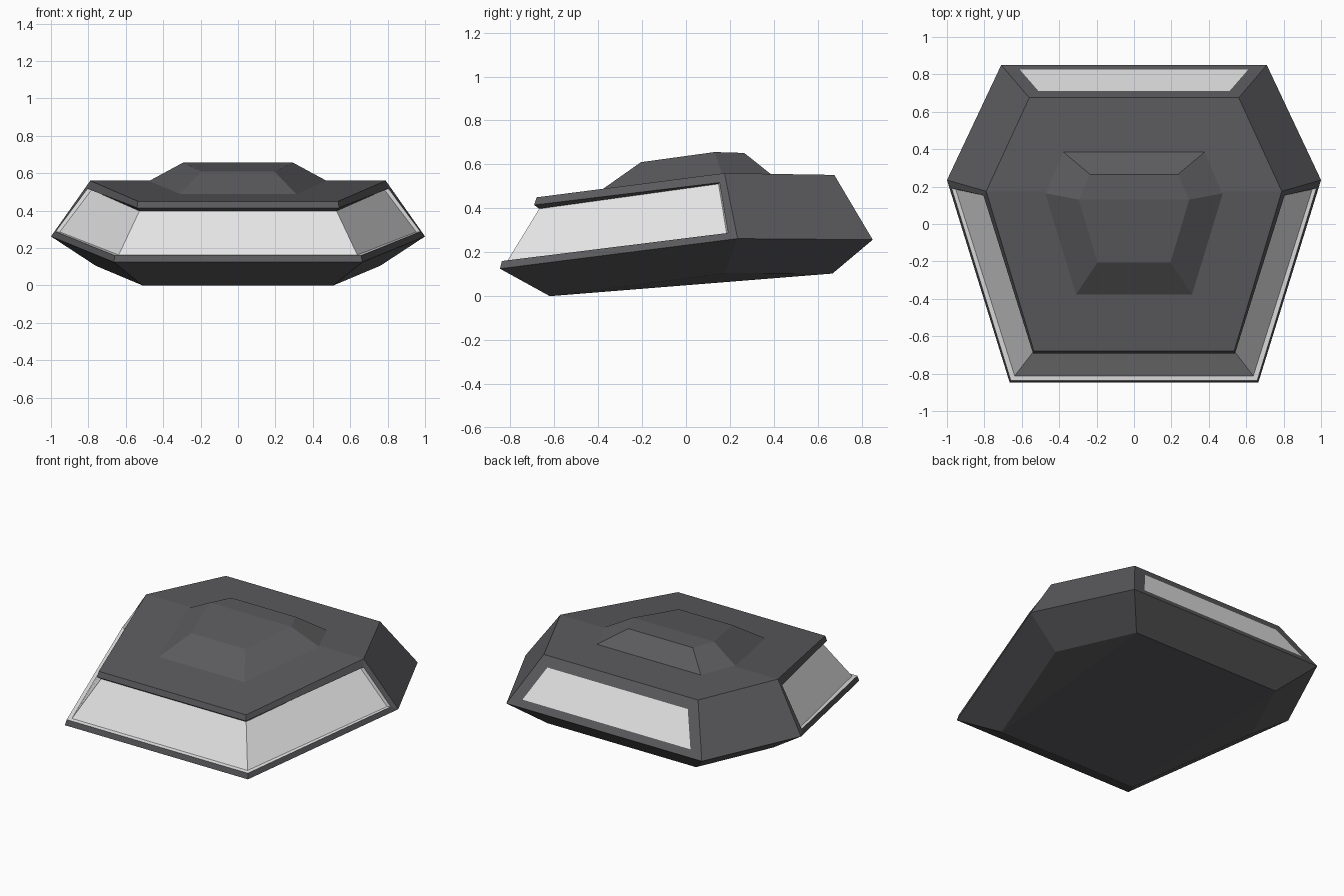
import bpy, bmesh

if "Cube" in bpy.data.objects:
    bpy.data.objects.remove(bpy.data.objects["Cube"])


def material(name, rgb):
    m = bpy.data.materials.new(name)
    m.diffuse_color = (*rgb, 1)
    m.use_nodes = True
    m.node_tree.nodes["Principled BSDF"].inputs["Base Color"].default_value = m.diffuse_color
    return m


MATS = [material("dark grey hull", (0.105, 0.105, 0.112)),
        material("pale glass", (0.78, 0.78, 0.78))]


def build(name, pts, side_faces, cross_faces):
    """pts: named points on the +x half. side_faces are mirrored to both sides,
    cross_faces join each edge (a, b, ...) to its own mirror image."""
    bm = bmesh.new()
    v = {(k, s): bm.verts.new((s * p[0], p[1], p[2])) for k, p in pts.items() for s in (1, -1)}
    for keys, mat in side_faces:
        for s in (1, -1):
            bm.faces.new([v[k, s] for k in keys.split()]).material_index = mat
    for keys, mat in cross_faces:
        ks = keys.split()
        loop = [v[k, 1] for k in ks] + [v[k, -1] for k in reversed(ks)]
        bm.faces.new(loop).material_index = mat
    bmesh.ops.recalc_face_normals(bm, faces=bm.faces)
    me = bpy.data.meshes.new(name)
    bm.to_mesh(me)
    bm.free()
    for m in MATS:
        me.materials.append(m)
    ob = bpy.data.objects.new(name, me)
    bpy.context.collection.objects.link(ob)
    return ob


# Hull: F = front corner, M = middle corner, B = back corner
hull = {
    # bottom, waist and roof rings
    "F0": (0.51, -0.62, 0.0), "M0": (0.76, 0.18, 0.105), "B0": (0.54, 0.667, 0.103),
    "F1": (0.665, -0.847, 0.125), "M1": (1.0, 0.235, 0.262), "B1": (0.71, 0.85, 0.257),
    "F2": (0.535, -0.68, 0.45), "M2": (0.79, 0.175, 0.56), "B2": (0.56, 0.675, 0.552),
    # window opening: rim, lip and post
    "Fr": (0.658, -0.838, 0.16), "Fl": (0.54, -0.692, 0.415),
    "Pb": (0.975, 0.192, 0.288), "Pt": (0.805, 0.153, 0.517),
    # recessed glass corners
    "Fg": (0.638, -0.812, 0.163), "Fh": (0.527, -0.668, 0.398),
    "Gb": (0.953, 0.185, 0.286), "Gt": (0.783, 0.148, 0.511),
    # rear window
    "Wb": (0.61, 0.825, 0.299), "Wt": (0.51, 0.71, 0.493),
}
build("hull", hull,
      [("F0 M0 B0", 0), ("F0 F1 M1 M0", 0), ("M0 M1 B1 B0", 0), ("M1 M2 B2 B1", 0),
       ("F1 M1 Pb Fr", 0), ("M1 M2 Pt Pb", 0), ("Fl Pt M2 F2", 0), ("Fl Pt Gt Fh", 0),
       ("Fr Pb Gb Fg", 1), ("Pb Pt Gt Gb", 1), ("Fg Gb Gt Fh", 1),
       ("B1 B2 Wt Wb", 0)],
      [("F0 B0", 0), ("F0 F1", 0), ("B0 B1", 0), ("F2 M2", 0), ("M2 B2", 0),
       ("F1 Fr", 0), ("Fr Fg", 1), ("Fg Fh", 1), ("Fh Fl", 0), ("Fl F2", 0),
       ("B1 Wb", 0), ("Wb Wt", 1), ("Wt B2", 0)])

# Raised roof hatch
hatch = {
    "F0": (0.312, -0.38, 0.487), "M0": (0.478, 0.165, 0.557), "B0": (0.38, 0.387, 0.555),
    "F1": (0.195, -0.205, 0.61), "M1": (0.295, 0.13, 0.656), "B1": (0.235, 0.265, 0.652),
}
build("roof_hatch", hatch,
      [("F0 M0 M1 F1", 0), ("M0 B0 B1 M1", 0)],
      [("F0 F1", 0), ("B0 B1", 0), ("F1 M1", 0), ("M1 B1", 0), ("F0 M0", 0), ("M0 B0", 0)])
